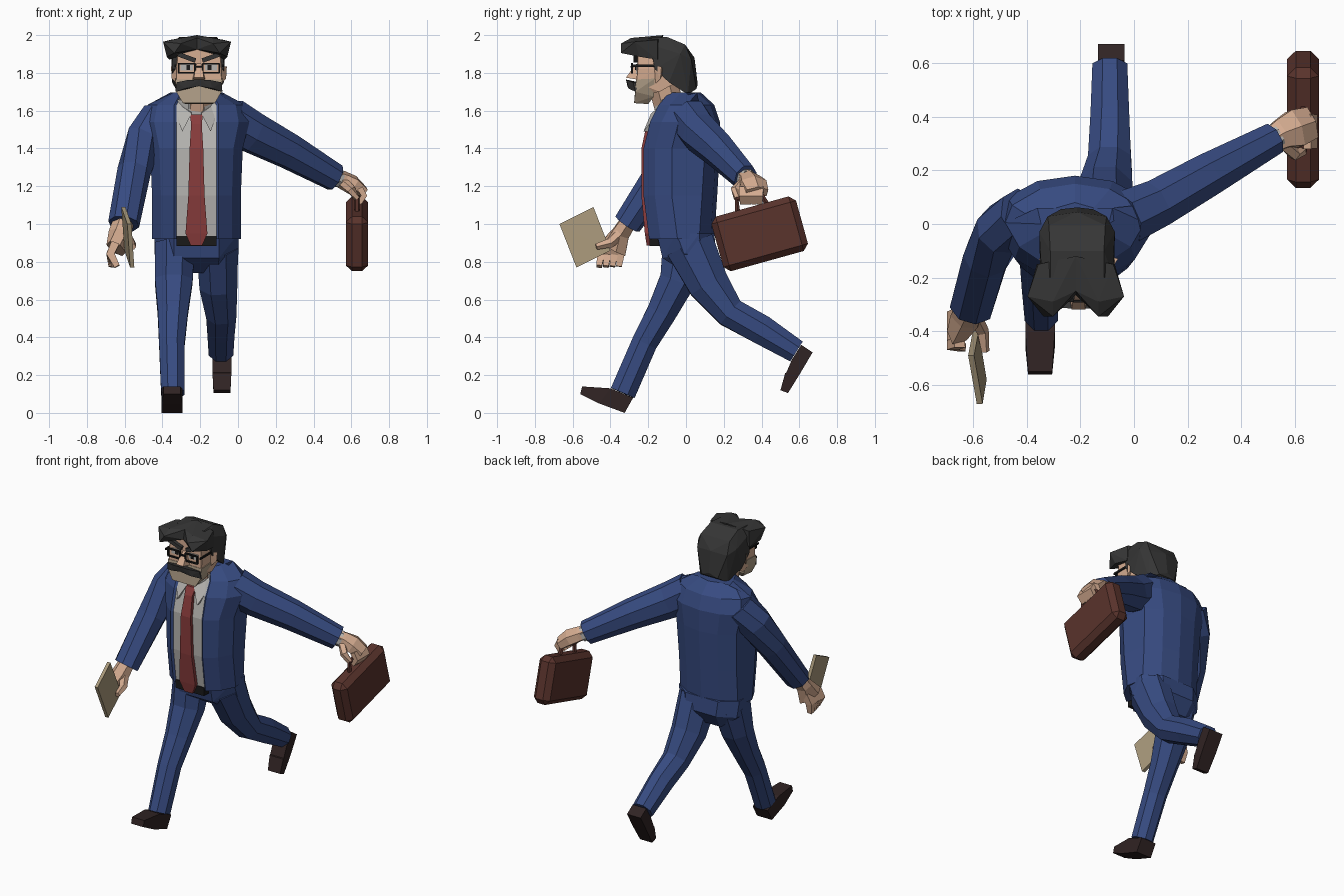
import bpy, bmesh, math
from mathutils import Vector

def mat(name, r, g, b):
    m = bpy.data.materials.new(name)
    m.diffuse_color = (r, g, b, 1)
    return m

SUIT = mat("suit blue", .038, .07, .22)
SHIRT = mat("shirt grey", .47, .46, .44)
TIE = mat("tie red", .25, .045, .045)
LEATHER = mat("case brown", .1, .033, .025)
SHOE = mat("shoe brown", .03, .017, .017)
HAIR = mat("hair charcoal", .036, .036, .036)
SKIN = mat("skin", .66, .41, .28)
STUBBLE = mat("stubble", .43, .34, .24)
PAPER = mat("paper tan", .40, .32, .20)
BLACK = mat("black", .01, .01, .01)

def finish(name, bm, *mats):
    bmesh.ops.recalc_face_normals(bm, faces=bm.faces)
    me = bpy.data.meshes.new(name)
    for m in mats:
        me.materials.append(m)
    bm.to_mesh(me)
    bm.free()
    ob = bpy.data.objects.new(name, me)
    bpy.context.collection.objects.link(ob)
    return ob

def loft(name, rings, *mats, rule=None):
    """Skin closed rings of points, capping both ends; rule picks a face's colour."""
    bm = bmesh.new()
    vs = [[bm.verts.new(p) for p in r] for r in rings]
    n = len(vs[0])
    for a, b in zip(vs, vs[1:]):
        for i in range(n):
            j = (i + 1) % n
            f = bm.faces.new((a[i], a[j], b[j], b[i]))
            if rule:
                f.material_index = rule(f.calc_center_median())
    bm.faces.new(vs[0])
    bm.faces.new(vs[-1])
    return finish(name, bm, *mats)

def limb(name, m, stations, ref, n=8):
    """Tapered tube; each station is x, y, z, radius across, radius along."""
    ps = [Vector(s[:3]) for s in stations]
    rings = []
    for i, s in enumerate(stations):
        t = (ps[min(i + 1, len(ps) - 1)] - ps[max(i - 1, 0)]).normalized()
        u = t.cross(Vector(ref)).normalized()
        v = t.cross(u)
        k = 1 / math.cos(math.pi / n)
        rings.append([ps[i] + k * (u * s[3] * math.cos(a) + v * s[4] * math.sin(a))
                      for a in (2 * math.pi * (j + .5) / n for j in range(n))])
    return loft(name, rings, m)

def hull(name, m, pts, cx=None, sides=(1, -1)):
    """Convex solid; with cx the points are x offsets mirrored to the given sides."""
    if cx is not None:
        pts = [(cx + s * x, y, z) for x, y, z in pts for s in sides]
    bm = bmesh.new()
    for p in pts:
        bm.verts.new(p)
    bmesh.ops.remove_doubles(bm, verts=bm.verts, dist=1e-5)
    bmesh.ops.convex_hull(bm, input=bm.verts)
    bmesh.ops.delete(bm, geom=[v for v in bm.verts if not v.link_faces], context='VERTS')
    return finish(name, bm, m)

def box(name, m, c, size, rot=(0, 0, 0)):
    bm = bmesh.new()
    bmesh.ops.create_cube(bm, size=1)
    bmesh.ops.scale(bm, vec=size, verts=bm.verts)
    ob = finish(name, bm, m)
    ob.location, ob.rotation_euler = c, rot
    return ob

X, Y, Z = (1, 0, 0), (0, 1, 0), (0, 0, 1)
BX, HX = -.22, -.207          # body and head centre lines

# Jacket with shirt front: z, half width, front y, back y
rings = []
for z, w, f, b in [(.92, .235, -.185, .14), (1.15, .235, -.215, .155), (1.4, .245, -.215, .17),
                   (1.54, .28, -.18, .17), (1.63, .26, -.135, .14), (1.695, .14, -.08, .07)]:
    s = min(1, w / .2)
    half = [(.105 * s, f), (.118 * s, f - .01), (.8 * w, f + .05), (w, f + .14),
            (.9 * w, b - .07), (.5 * w, b - .01)]
    rings.append([(BX + x, y, z) for x, y in half] + [(BX, b + .01, z)]
                 + [(BX - x, y, z) for x, y in reversed(half)])
loft("jacket", rings, SUIT, SHIRT, rule=lambda c: int(abs(c.x - BX) < .02 and c.y < -.05))

# Tie, belt, collar
tie = [(1.58, .035, -.175), (1.53, .028, -.20), (1.4, .036, -.228), (1.15, .043, -.228),
       (.95, .058, -.21), (.885, .03, -.20)]
loft("tie", [[(BX + s * w, y + d, z) for s, d in ((-1, -.008), (1, -.008), (1, .015), (-1, .015))]
             for z, w, y in tie], TIE)
box("belt", BLACK, (BX, -.135, .91), (.21, .115, .055))
for s in (1, -1):
    hull("collar_flap", SHIRT, [(.12, -.10, 1.655), (.11, -.15, 1.58), (.025, -.185, 1.585),
                                (.075, -.225, 1.49), (.03, -.15, 1.6), (.075, -.19, 1.49)], BX, (s,))
limb("collar", SHIRT, [(BX, -.07, 1.58, .11, .09), (BX, -.085, 1.665, .1, .085)], Y)
limb("neck", SKIN, [(BX, -.08, 1.58, .08, .075), (HX, -.12, 1.74, .085, .08)], Y)

# Trousers
hull("trouser_seat", SUIT, [(.222, -.05, .95), (.222, .07, .95), (.12, -.155, .95), (.12, .15, .95),
                            (.222, -.01, .84), (.21, .08, .84), (.12, -.125, .82), (.11, .158, .85),
                            (.11, .0, .74), (.10, .10, .76)], BX)
limb("front_leg", SUIT, [(-.335, .0, .89, .105, .125), (-.34, -.045, .70, .1, .095),
                         (-.345, -.13, .53, .08, .078), (-.35, -.22, .37, .068, .068),
                         (-.345, -.335, .105, .062, .068)], Y)
limb("back_leg", SUIT, [(-.11, .02, .89, .11, .13), (-.105, .12, .68, .1, .108),
                        (-.09, .235, .53, .08, .08), (-.09, .40, .44, .072, .078),
                        (-.09, .585, .325, .065, .062)], Y)

# Shoes
hull("front_shoe", SHOE, [(.045, -.56, .10), (.045, -.55, .14), (.055, -.40, .13), (.055, -.28, .08),
                          (.055, -.325, .0), (.055, -.46, .05)], -.35)
hull("back_shoe_heel", SHOE, [(.05, .61, .36), (.05, .67, .32), (.05, .605, .21), (.05, .53, .21),
                              (.05, .56, .28)], -.085)
hull("back_shoe_toe", SHOE, [(.05, .64, .27), (.05, .605, .21), (.045, .54, .105), (.045, .50, .12),
                             (.05, .525, .21)], -.085)

# Sleeves
limb("left_sleeve", SUIT, [(-.04, .02, 1.555, .10, .11), (.075, .07, 1.485, .09, .105),
                           (.27, .18, 1.385, .08, .09), (.515, .315, 1.245, .06, .07)], Z)
limb("right_sleeve", SUIT, [(-.41, .03, 1.56, .10, .10), (-.495, -.02, 1.45, .09, .1),
                            (-.55, -.12, 1.28, .082, .085), (-.605, -.31, 1.0, .078, .07)], Z)

# Left hand gripping the case
limb("left_hand", SKIN, [(.49, .30, 1.26, .04, .035), (.55, .335, 1.235, .055, .042),
                         (.60, .355, 1.21, .07, .045), (.655, .375, 1.165, .06, .035)], Z, 6)
limb("watch", SHIRT, [(.515, .315, 1.247, .05, .045), (.535, .326, 1.238, .052, .046)], Z)
for i in range(4):
    y = .30 + .03 * i
    limb("left_finger", SKIN, [(.645, y, 1.19, .016, .02), (.668, y, 1.15, .016, .018),
                               (.64, y, 1.11, .014, .014)], Y, 4)
limb("left_thumb", SKIN, [(.56, .30, 1.22, .022, .022), (.60, .26, 1.18, .02, .02),
                          (.63, .27, 1.135, .014, .014)], Z, 5)

# Briefcase
tilt = math.radians(15.5)
case = box("briefcase", LEATHER, (.63, .39, .948), (.118, .465, .3), (tilt, 0, 0))
bev = case.modifiers.new("bevel", 'BEVEL')
bev.width, bev.segments = .032, 1
d, n = Vector((0, math.cos(tilt), math.sin(tilt))), Vector((0, -math.sin(tilt), math.cos(tilt)))
base = Vector((.63, .35, 1.085))
limb("briefcase_handle", LEATHER, [(*(base + a * d + b * n), .014, .012) for a, b in
                                   ((-.08, 0), (-.065, .065), (.065, .065), (.08, 0))], X, 6)

# Right hand holding a folder
limb("right_hand", SKIN, [(-.605, -.30, 1.02, .05, .04), (-.625, -.345, .95, .055, .045),
                          (-.645, -.385, .87, .04, .07)], Z, 6)
for i in range(4):
    y = -.335 - .035 * i
    limb("right_finger", SKIN, [(-.65, y, .90, .022, .02), (-.675, y - .01, .84, .022, .019),
                                (-.67 + .01 * i, y - .02, .775, .015, .015)], Y, 4)
limb("right_thumb", SKIN, [(-.60, -.34, .96, .025, .025), (-.565, -.40, .90, .02, .022),
                           (-.555, -.475, .88, .013, .014)], Z, 5)
hull("folder", PAPER, [(x + t, y, z) for x, y, z in [(-.575, -.67, 1.0), (-.607, -.49, 1.09),
                       (-.59, -.40, .86), (-.56, -.58, .77)] for t in (-.011, .011)])

# Head
hull("head", SKIN, [(.11, -.255, 1.93), (.122, -.255, 1.82), (.12, -.262, 1.75), (.11, -.05, 1.94),
                    (.11, -.05, 1.75), (.115, -.14, 1.70), (.08, -.25, 1.68), (.122, -.16, 1.82)], HX)
hull("stubble_jaw", STUBBLE, [(.124, -.264, 1.765), (.12, -.268, 1.70), (.085, -.275, 1.64),
                              (.1, -.17, 1.675), (.126, -.165, 1.77), (.07, -.2, 1.635)], HX)
hull("nose", SKIN, [(.012, -.262, 1.85), (.02, -.285, 1.82), (.026, -.318, 1.775),
                    (.034, -.26, 1.765)], HX)
for s in (1, -1):
    hull("ear", SKIN, [(.12, -.17, 1.83), (.148, -.13, 1.835), (.144, -.135, 1.77), (.12, -.16, 1.745),
                       (.12, -.12, 1.8)], HX, (s,))
    hull("moustache", HAIR, [(0, -.318, 1.765), (0, -.31, 1.73), (.06, -.312, 1.762), (.07, -.305, 1.718),
                             (.118, -.28, 1.75), (.125, -.268, 1.70), (.118, -.25, 1.74),
                             (0, -.25, 1.75)], HX, (s,))
    # Eyes, brows and spectacles
    ex = HX + s * .064
    box("eye", SHIRT, (ex, -.262, 1.83), (.066, .008, .034))
    box("pupil", BLACK, (ex - s * .008, -.267, 1.828), (.02, .006, .026))
    box("eyebrow", HAIR, (ex, -.268, 1.882), (.098, .022, .024), (0, -s * .35, 0))
    for e in (1, -1):
        box("rim_bar", BLACK, (ex, -.285, 1.825 + e * .024), (.092, .01, .009))
        box("rim_post", BLACK, (ex + e * .043, -.285, 1.825), (.009, .01, .05))
    box("spectacle_arm", BLACK, (HX + s * .126, -.22, 1.838), (.008, .13, .012))
box("spectacle_bridge", BLACK, (HX, -.288, 1.832), (.04, .01, .009))

# Hair: back mass and two swept lobes in front
hull("back_hair", HAIR, [(.132, -.19, 1.95), (.138, -.165, 1.82), (.137, -.09, 1.75), (.10, .01, 1.685),
                         (.06, .055, 1.715), (.11, .028, 1.87), (.105, -.005, 1.95), (.10, -.10, 1.99),
                         (.1, -.2, 1.985), (.141, -.03, 1.9), (0, .062, 1.74), (0, .045, 1.88)], -.212)
for s in (1, -1):
    hull("front_hair_lobe", HAIR, [(0, -.12, 2.0), (0, -.25, 1.985), (.085, -.345, 1.955),
                                   (.12, -.345, 1.905), (.18, -.27, 1.965), (.16, -.245, 1.885),
                                   (.14, -.15, 1.975), (0, -.265, 1.925), (.145, -.15, 1.87),
                                   (.085, -.29, 1.985)], -.217, (s,))
